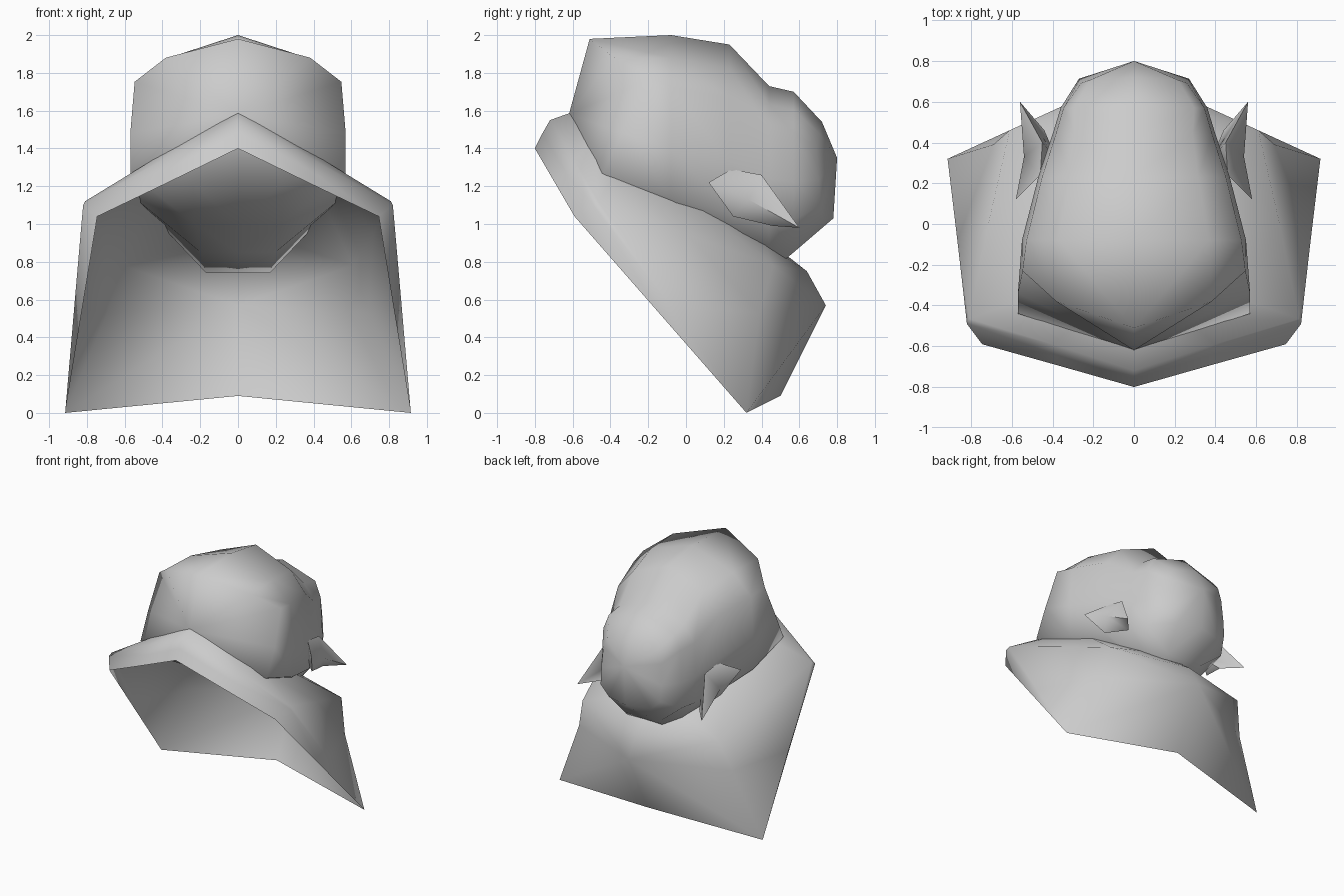
import bpy, bmesh, math

cube = bpy.data.objects.get("Cube")
if cube:
    bpy.data.objects.remove(cube, do_unlink=True)

grey = bpy.data.materials.new("plain_grey")
grey.use_nodes = True
grey.diffuse_color = (0.6, 0.6, 0.6, 1)
grey.node_tree.nodes["Principled BSDF"].inputs["Base Color"].default_value = grey.diffuse_color


def finish(name, bm, angle):
    """Turn a half mesh (x >= 0) into a mirrored, smooth shaded object."""
    mesh = bpy.data.meshes.new(name)
    bm.to_mesh(mesh)
    bm.free()
    mesh.materials.append(grey)
    obj = bpy.data.objects.new(name, mesh)
    bpy.context.collection.objects.link(obj)
    bpy.ops.object.select_all(action="DESELECT")
    obj.select_set(True)
    bpy.context.view_layer.objects.active = obj
    mirror = obj.modifiers.new("mirror", "MIRROR")
    mirror.use_clip = True
    bpy.ops.object.modifier_apply(modifier="mirror")
    bm = bmesh.new()
    bm.from_mesh(mesh)
    bmesh.ops.recalc_face_normals(bm, faces=bm.faces)
    bm.to_mesh(mesh)
    bm.free()
    bpy.ops.object.shade_smooth_by_angle(angle=math.radians(angle))


def loft(bm, rows):
    """Bridge neighbouring rows of points with quads."""
    grid = [[bm.verts.new(p) for p in row] for row in rows]
    for a, b in zip(grid, grid[1:]):
        for i in range(len(a) - 1):
            bm.faces.new((a[i], a[i + 1], b[i + 1], b[i]))
    return grid


def fan(bm, ring, tip, closed=False):
    """Join a row of vertices to one point."""
    centre = bm.verts.new(tip)
    pairs = list(zip(ring, ring[1:]))
    if closed:
        pairs.append((ring[-1], ring[0]))
    for a, b in pairs:
        bm.faces.new((a, b, centre))


# Crown: stations from front to back as
# y, bow of the sides, top, side, bottom, half width, squareness of the top
stations = [
    (-.51, 1, 1.98, 1.27, 1.22, .57, .67),
    (-.08, 0, 2.0, 1.14, 1.0, .55, .67),
    (.23, 0, 1.95, 1.06, .85, .47, .67),
    (.44, 0, 1.73, 1.03, .74, .40, .72),
    (.57, 0, 1.70, 1.02, .85, .36, .82),
    (.72, -.1, 1.54, 1.10, .99, .27, .8),
]
bm = bmesh.new()
rows = []
for y, bow, top, side, low, w, square in stations:
    shape = [(0, 1, 0), (square, .86, .13), (.96, .68, .28), (1, .3, .17), (1, 0, .07)]
    row = [(w * u, y + bow * back, side + (top - side) * h) for u, h, back in shape]
    row += [(w * .42, y, low), (0, y, low)]
    rows.append(row)
rows[-1][-2:] = [(.19, .725, 1.03), (0, .78, 1.03)]
grid = loft(bm, rows)
fan(bm, grid[0], (0, -.62, 1.58))
fan(bm, grid[-1], (0, .8, 1.35))
finish("crown", bm, 75)

# Brim and neck drape: one open sheet, columns from front to back, crown edge to rim
columns = [
    [(0, -.58, 1.6), (0, -.72, 1.55), (0, -.76, 1.48), (0, -.8, 1.4)],
    [(.27, -.48, 1.45), (.4, -.59, 1.34), (.385, -.64, 1.28), (.37, -.695, 1.22)],
    [(.5, -.36, 1.27), (.81, -.465, 1.12), (.82, -.49, 1.1), (.745, -.59, 1.04)],
    [(.44, 0, 1.14), (.715, 0, .95), (.867, -.08, .56), (.83, -.135, .52)],
    [(.28, .42, .89), (.61, .46, .78), (.69, .39, .53), (.915, .32, 0)],
    [(0, .5, .86), (0, .64, .75), (0, .74, .57), (0, .5, .09)],
]
bm = bmesh.new()
grid = loft(bm, columns)
# Fold from each rear corner to the middle of the back
corner, middle = grid[4][3], grid[5][2]
panel = (set(corner.link_faces) & set(middle.link_faces)).pop()
bmesh.utils.face_split(panel, corner, middle)
finish("brim_and_drape", bm, 70)

# Ears: small outward-curled leaves on both sides of the crown
bm = bmesh.new()
outline = [(.58, .12, 1.22), (.46, .24, 1.29), (.45, .4, 1.26),
           (.56, .6, .98), (.44, .46, .99), (.49, .25, 1.04)]
ring = [bm.verts.new(p) for p in outline]
fan(bm, ring, (.54, .33, 1.13), closed=True)
fan(bm, ring, (.38, .32, 1.12), closed=True)
finish("ears", bm, 75)
